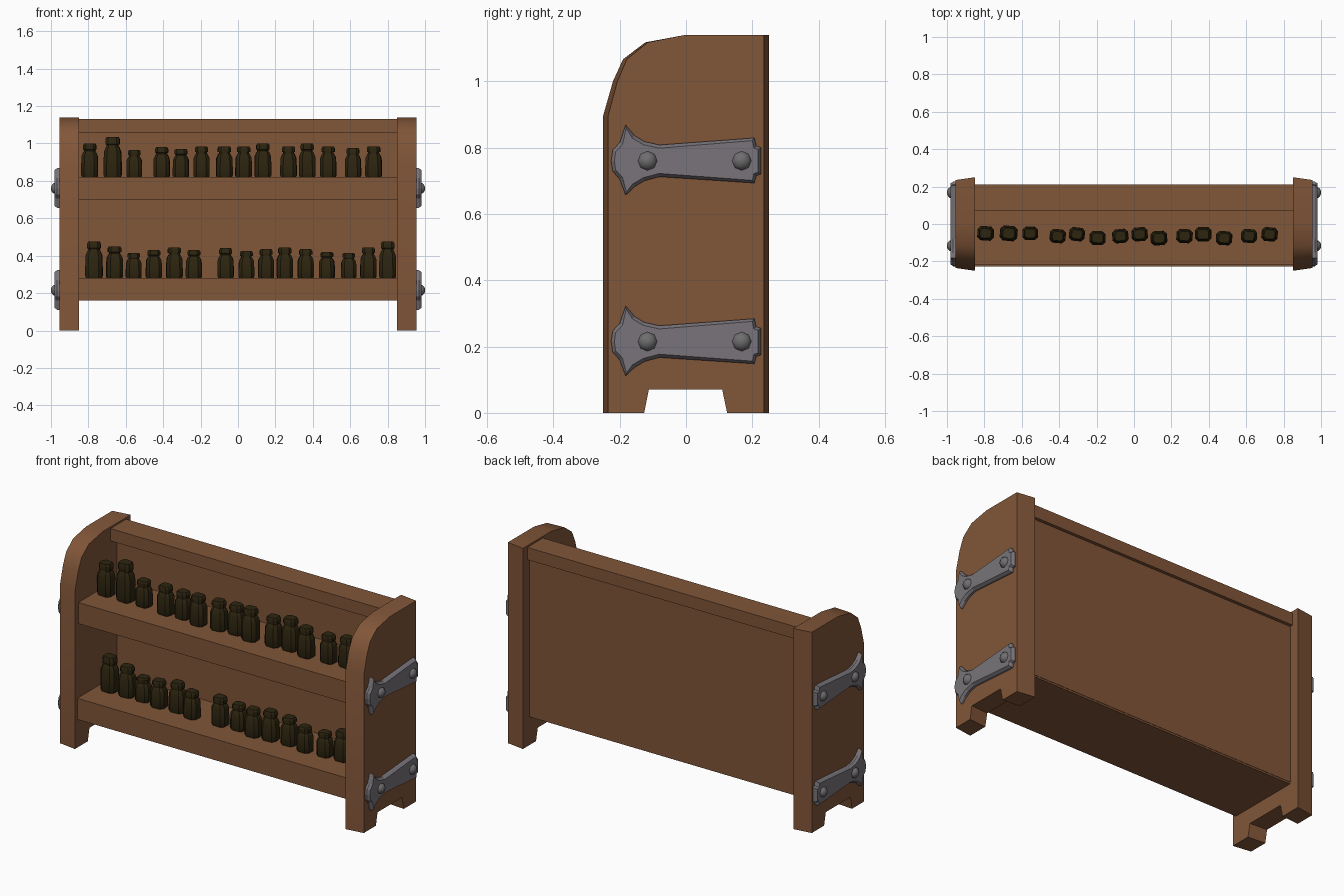
import bpy, bmesh, math, random
from mathutils import Matrix, Vector

if "Cube" in bpy.data.objects:
    bpy.data.objects.remove(bpy.data.objects["Cube"])

random.seed(4)


def material(name, rgb):
    m = bpy.data.materials.new(name)
    m.diffuse_color = (*rgb, 1)
    m.use_nodes = True
    m.node_tree.nodes["Principled BSDF"].inputs["Base Color"].default_value = m.diffuse_color
    return m


WOOD = material("brown wood", (0.22, 0.092, 0.040))
IRON = material("grey iron", (0.19, 0.175, 0.195))
RIVET = material("rivet iron", (0.16, 0.155, 0.16))
GLASS = material("dark bottle glass", (0.026, 0.018, 0.005))


def finish(bm, name, mat, smooth=None):
    bmesh.ops.recalc_face_normals(bm, faces=bm.faces)
    me = bpy.data.meshes.new(name)
    bm.to_mesh(me)
    bm.free()
    ob = bpy.data.objects.new(name, me)
    bpy.context.collection.objects.link(ob)
    me.materials.append(mat)
    if smooth:
        bpy.ops.object.select_all(action='DESELECT')
        ob.select_set(True)
        bpy.context.view_layer.objects.active = ob
        bpy.ops.object.shade_smooth_by_angle(angle=math.radians(smooth))
    return ob


def loft(bm, rings):
    """Skin a list of equal-length point rings and cap both ends."""
    vs = [[bm.verts.new(p) for p in r] for r in rings]
    n = len(vs[0])
    for a, b in zip(vs, vs[1:]):
        for i in range(n):
            bm.faces.new((a[i], a[(i + 1) % n], b[(i + 1) % n], b[i]))
    bm.faces.new(vs[0])
    bm.faces.new(vs[-1])


def box(name, x, y0, y1, z0, z1):
    bm = bmesh.new()
    loft(bm, [[(-x, y0, z), (x, y0, z), (x, y1, z), (-x, y1, z)] for z in (z0, z1)])
    return finish(bm, name, WOOD)


def inset(pts, d):
    """Shrink a closed outline by d along its corner normals."""
    out, n = [], len(pts)
    area = sum(pts[i - 1][0] * pts[i][1] - pts[i][0] * pts[i - 1][1] for i in range(n))
    s = 1 if area > 0 else -1
    for i in range(n):
        p = Vector(pts[i])
        e1 = (p - Vector(pts[i - 1])).normalized()
        e2 = (Vector(pts[(i + 1) % n]) - p).normalized()
        nrm = Vector((-e1.y - e2.y, e1.x + e2.x)).normalized() * s
        out.append(tuple(p + nrm * d))
    return out


# shelves and back
box("lower_shelf", 0.855, -0.228, 0.19, 0.16, 0.28)
box("upper_shelf", 0.855, -0.218, 0.17, 0.70, 0.82)
box("back_panel", 0.855, 0.13, 0.192, 0.17, 1.07)
box("top_rail", 0.855, 0.07, 0.21, 1.06, 1.13)

# end panels (y, z outline, slightly narrower on the outer face)
SIDE = [(-0.25, 0), (-0.25, 0.895), (-0.22, 1.0), (-0.19, 1.066), (-0.123, 1.117),
        (0, 1.14), (0.25, 1.14), (0.25, 0), (0.132, 0), (0.116, 0.071),
        (-0.119, 0.071), (-0.134, 0)]

# iron strap outline, z measured from the strap centre
STRAP = [(-0.226, 0.0), (-0.221, 0.032), (-0.2, 0.055), (-0.182, 0.108), (-0.155, 0.076),
         (-0.125, 0.058), (-0.08, 0.048), (0.206, 0.069), (0.212, 0.045), (0.226, 0.04),
         (0.226, -0.04), (0.212, -0.045), (0.206, -0.067), (-0.08, -0.048),
         (-0.125, -0.06), (-0.155, -0.078), (-0.182, -0.104), (-0.2, -0.055),
         (-0.221, -0.032)]

for side, s in (("left", -1), ("right", 1)):
    bm = bmesh.new()
    loft(bm, [[(s * x, y * k, z) for y, z in SIDE] for x, k in ((0.85, 1), (0.955, 0.94))])
    finish(bm, side + "_end_panel", WOOD, 30)
    for level, zc in (("lower", 0.215), ("upper", 0.76)):
        bm = bmesh.new()
        loft(bm, [[(s * x, y, zc + z) for y, z in ring] for x, ring in
                  ((0.945, STRAP), (0.967, STRAP), (0.98, inset(STRAP, 0.01)))])
        finish(bm, f"{side}_{level}_strap", IRON)
        # domed rivets
        bm = bmesh.new()
        for yc in (-0.116, 0.168):
            loft(bm, [[(s * x, yc + r * math.cos(a * math.pi / 4), zc + r * math.sin(a * math.pi / 4))
                       for a in range(8)]
                      for x, r in ((0.975, 0.03), (0.985, 0.028), (0.994, 0.02), (1.0, 0.008))])
        finish(bm, f"{side}_{level}_rivets", RIVET, 50)

# jars: chamfered-square body, neck and lid as (width factor, height factor)
JAR = [(0.9, 0), (1, 0.06), (1, 0.3), (0.96, 0.62), (0.76, 0.74), (0.66, 0.77),
       (0.66, 0.81), (0.8, 0.82), (0.8, 0.94), (0.66, 1)]
CORNERS = [(1, 0.55), (0.6, 1), (-0.6, 1), (-1, 0.55), (-1, -0.55), (-0.6, -1), (0.6, -1), (1, -0.55)]


def jar(name, x, y, z0, h):
    w = 0.031 + 0.075 * h
    bm = bmesh.new()
    loft(bm, [[(w * f * cx, 0.86 * w * f * cy, h * t) for cx, cy in CORNERS] for f, t in JAR])
    turn = Matrix.Rotation(random.uniform(-0.12, 0.12), 4, 'Z')
    bm.transform(Matrix.Translation((x, y, z0)) @ turn)
    finish(bm, name, GLASS, 30)


# (x, top z) of each jar
UPPER = [(-0.793, 1.0), (-0.67, 1.035), (-0.555, 0.965), (-0.408, 0.98), (-0.305, 0.97),
         (-0.195, 0.985), (-0.073, 0.985), (0.03, 0.985), (0.133, 1.0), (0.27, 0.985),
         (0.37, 1.0), (0.482, 0.985), (0.615, 0.975), (0.725, 0.985)]
LOWER = [(-0.77, 0.475), (-0.66, 0.45), (-0.558, 0.415), (-0.45, 0.43), (-0.34, 0.445),
         (-0.236, 0.43), (-0.066, 0.44), (0.045, 0.425), (0.15, 0.435), (0.25, 0.445),
         (0.362, 0.435), (0.475, 0.42), (0.592, 0.415), (0.697, 0.445), (0.8, 0.475)]
for row, jars, z0 in (("upper", UPPER, 0.82), ("lower", LOWER, 0.28)):
    for i, (x, top) in enumerate(jars):
        y = -0.05 if i < 3 else -0.065 + 0.012 * math.sin(i * 2.1)
        jar(f"{row}_jar_{i + 1}", x, y, z0, top - z0)
